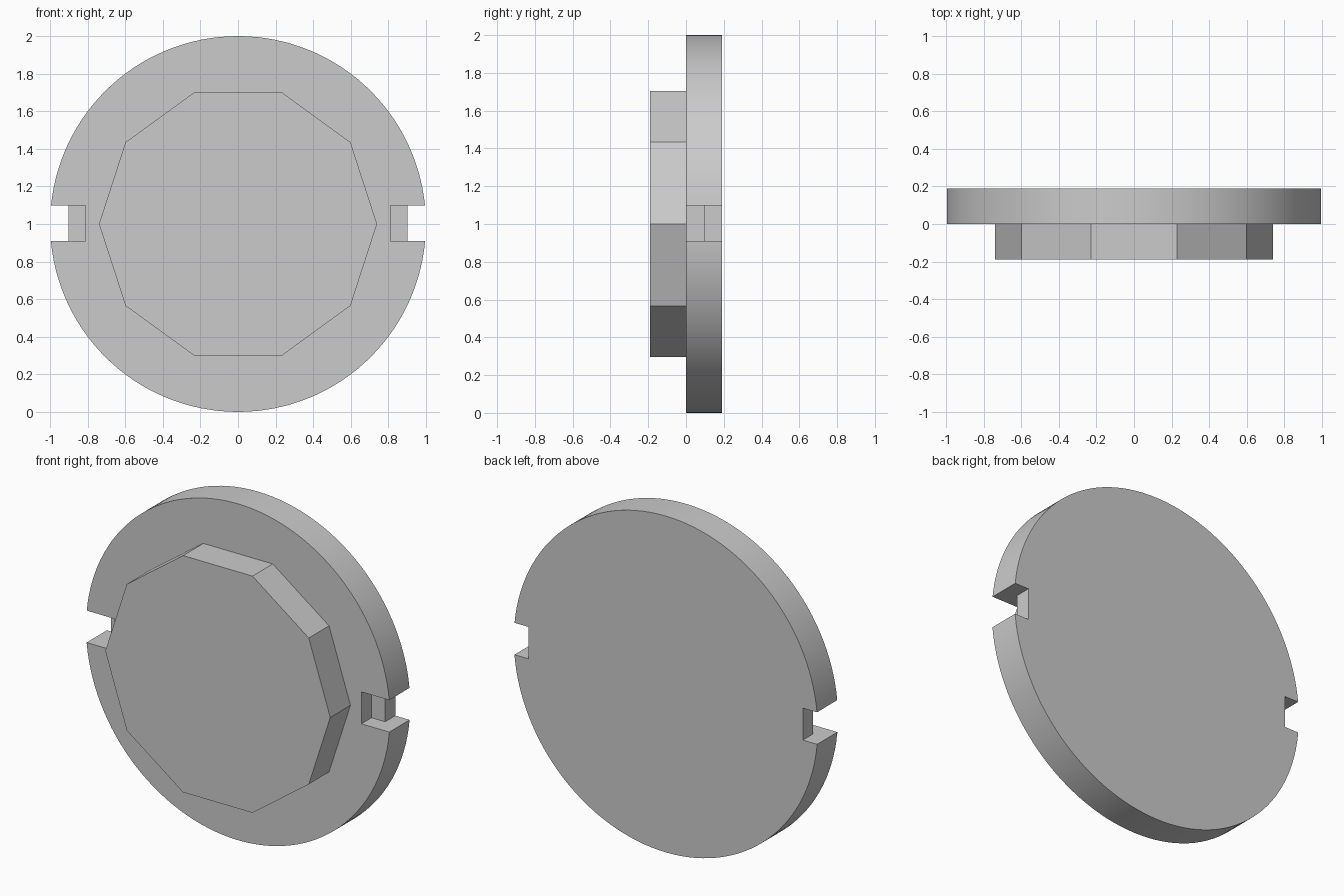
import bpy
import math

if "Cube" in bpy.data.objects:
    bpy.data.objects.remove(bpy.data.objects["Cube"], do_unlink=True)

grey = bpy.data.materials.new("light grey")
grey.use_nodes = True
colour = (0.6, 0.6, 0.6, 1)
grey.diffuse_color = colour
grey.node_tree.nodes["Principled BSDF"].inputs["Base Color"].default_value = colour

DEPTH = 0.19


def disc(name, sides, radius, y0, y1):
    """Upright prism facing -y, with a corner on the x axis."""
    bpy.ops.mesh.primitive_cylinder_add(
        vertices=sides, radius=radius, depth=y1 - y0,
        location=(0, (y0 + y1) / 2, 1), rotation=(math.pi / 2, 0, 0))
    ob = bpy.context.object
    ob.name = name
    # Turn about the cylinder's own axis before standing it up
    turn = math.pi / 2
    for v in ob.data.vertices:
        x, y = v.co.x, v.co.y
        v.co.x = x * math.cos(turn) - y * math.sin(turn)
        v.co.y = x * math.sin(turn) + y * math.cos(turn)
    ob.data.materials.append(grey)
    return ob


def cut(target, name, x0, x1, y0, y1):
    """Subtract a box of the notch height."""
    bpy.ops.mesh.primitive_cube_add(size=1, location=((x0 + x1) / 2, (y0 + y1) / 2, 1.004))
    box = bpy.context.object
    box.name = name
    box.scale = (abs(x1 - x0), y1 - y0, 0.19)
    box.data.materials.append(grey)
    mod = target.modifiers.new(name, 'BOOLEAN')
    mod.operation = 'DIFFERENCE'
    mod.solver = 'EXACT'
    mod.object = box
    bpy.context.view_layer.objects.active = target
    bpy.ops.object.modifier_apply(modifier=mod.name)
    bpy.data.objects.remove(box, do_unlink=True)


# Round back plate with a stepped notch on each side
plate = disc("round_plate", 128, 1.0, 0, DEPTH)
for side in (-1, 1):
    cut(plate, "notch_through", side * 0.902, side * 1.2, -0.1, DEPTH + 0.1)
    cut(plate, "notch_step", side * 0.812, side * 1.2, -0.1, DEPTH / 2)

# Raised ten-sided boss on the front
boss = disc("ten_sided_boss", 10, 0.74, -DEPTH, 0)

# Smooth the rim only
bpy.ops.object.select_all(action='DESELECT')
plate.select_set(True)
bpy.context.view_layer.objects.active = plate
bpy.ops.object.shade_smooth_by_angle(angle=math.radians(25))
